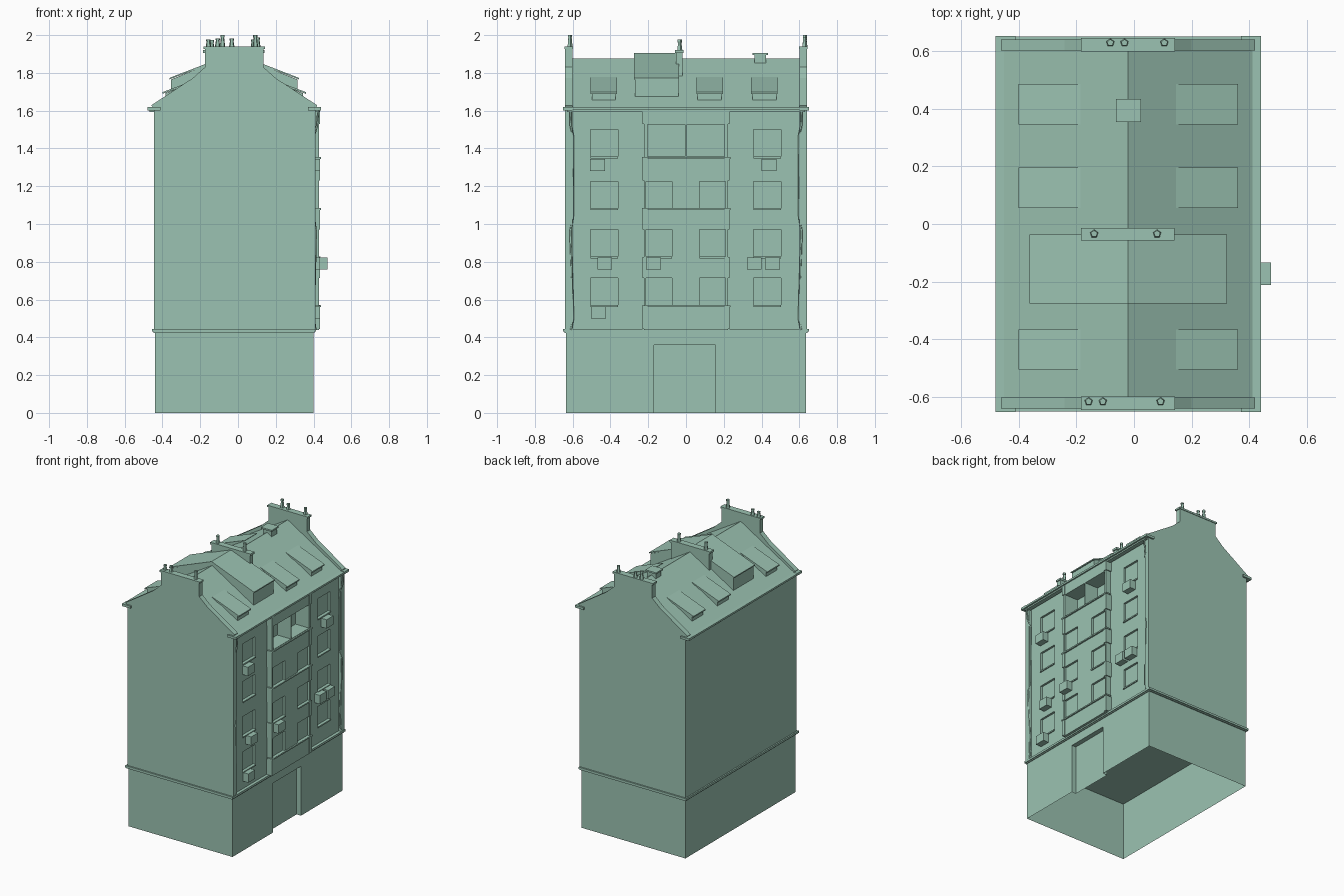
import bpy, bmesh
from mathutils import Vector

cube = bpy.data.objects.get("Cube")
if cube:
    bpy.data.objects.remove(cube, do_unlink=True)

stone = bpy.data.materials.new("pale_green_stone")
stone.use_nodes = True
stone.diffuse_color = (0.33, 0.545, 0.445, 1)
stone.node_tree.nodes["Principled BSDF"].inputs["Base Color"].default_value = stone.diffuse_color


def finish(name, bm):
    bmesh.ops.recalc_face_normals(bm, faces=bm.faces[:])
    mesh = bpy.data.meshes.new(name)
    bm.to_mesh(mesh)
    bm.free()
    obj = bpy.data.objects.new(name, mesh)
    bpy.context.scene.collection.objects.link(obj)
    mesh.materials.append(stone)
    return obj


def boxes(name, items):
    """One object made of boxes, each given as x, y and z ranges."""
    bm = bmesh.new()
    for xs, ys, zs in items:
        made = bmesh.ops.create_cube(bm, size=1)["verts"]
        for v in made:
            v.co = Vector([(r[0] + r[1]) / 2 + c * (r[1] - r[0])
                           for r, c in zip((xs, ys, zs), v.co)])
    return finish(name, bm)


def prism(name, profile, low, high, axis="y", open_base=False):
    """Extrude an (x, z) profile along y, or an (x, y) plan along z."""
    bm = bmesh.new()

    def ring(t):
        return [bm.verts.new((a, t, b) if axis == "y" else (a, b, t)) for a, b in profile]

    base, top = ring(low), ring(high)
    for i in range(len(base)):
        j = (i + 1) % len(base)
        bm.faces.new((base[i], base[j], top[j], top[i]))
    bm.faces.new(top)
    if not open_base:
        bm.faces.new(base[::-1])
    return finish(name, bm)


def cut(obj, cutter):
    mod = obj.modifiers.new("openings", "BOOLEAN")
    mod.operation = "DIFFERENCE"
    mod.solver = "EXACT"
    mod.object = cutter


# Ground storey: hollow underneath, with a recessed entrance
D0, D1 = -0.17, 0.155
prism("ground_storey", [(-0.44, -0.635), (0.40, -0.635), (0.40, D0), (0.365, D0),
                        (0.365, D1), (0.40, D1), (0.40, 0.635), (-0.44, 0.635)],
      0, 0.43, "z", open_base=True)
boxes("entrance_lintel", [((0.36, 0.40), (D0, D1), (0.36, 0.43))])

# Belt course
boxes("belt_course", [((-0.455, 0.412), (-0.65, 0.65), (0.43, 0.445)),
                      ((-0.448, 0.406), (-0.643, 0.643), (0.423, 0.43))])

# Upper storeys and shallow central bay
walls = boxes("upper_walls", [((-0.445, 0.39), (-0.62, 0.62), (0.44, 1.61))])
bay = boxes("central_bay", [((0.38, 0.43), (-0.222, 0.222), (0.44, 1.605))])

# Window and balcony openings
W = 0.145
rows = [0.57, 0.827, 1.083, 1.357]
openings, sills = [], []
for z in rows:
    for y in (-0.433, -0.143, 0.141, 0.431):
        inner = abs(y) < 0.3
        if inner and z == rows[-1]:
            continue
        face = 0.43 if inner else 0.39
        half = W / 2 if not inner else 0.069
        openings.append(((face - 0.015, 0.5), (y - half, y + half), (z, z + 0.143)))
        sills.append(((face - 0.01, face + 0.008), (y - half, y + half), (z - 0.009, z)))
for ys in ((-0.205, -0.004), (0.004, 0.205)):
    openings.append(((0.32, 0.5), ys, (1.357, 1.527)))
cutter = boxes("opening_cutter", openings)
cutter.hide_render = True
cutter.hide_viewport = False
cutter.display_type = "WIRE"
for target in (walls, bay):
    cut(target, cutter)
bpy.context.view_layer.update()
deps = bpy.context.evaluated_depsgraph_get()
baked = [(o, bpy.data.meshes.new_from_object(o.evaluated_get(deps))) for o in (walls, bay)]
for obj, mesh in baked:
    obj.modifiers.clear()
    obj.data = mesh
bpy.data.objects.remove(cutter, do_unlink=True)
boxes("window_sills", sills)

# Quoin blocks and string bands on the bay
quoins = []
for z0, z1 in ((0.445, 0.56), (0.715, 0.825), (0.972, 1.08), (1.23, 1.345), (1.53, 1.60)):
    for s in (-1, 1):
        ys = sorted((s * 0.203, s * 0.229))
        quoins.append(((0.39, 0.435), ys, (z0, z1)))
boxes("bay_quoins", quoins)
boxes("bay_bands", [((0.40, 0.44), (-0.233, 0.235), (z - 0.005, z + 0.004))
                    for z in (0.565, 1.08, 1.35)])

# Air units below windows
units = [(-0.468, 1.312), (0.44, 1.312), (-0.43, 0.79), (-0.172, 0.79),
         (0.362, 0.79), (0.458, 0.79), (-0.463, 0.532)]
unit_boxes = []
for y, z in units:
    face = 0.43 if abs(y) < 0.3 else 0.39
    unit_boxes.append(((face - 0.01, face + 0.045), (y - 0.039, y + 0.039), (z - 0.032, z + 0.032)))
boxes("air_units", unit_boxes)

# Main roof and gable end walls that rise into chimney stacks
RX, RZ = -0.02, 1.875
prism("main_roof", [(-0.47, 1.605), (0.43, 1.605), (RX, RZ)], -0.61, 0.61)
gable = [(-0.445, 0.44), (0.41, 0.44), (0.41, 1.61), (0.42, 1.628), (0.20, 1.772),
         (0.135, 1.83), (0.135, 1.935), (-0.175, 1.935), (-0.175, 1.83), (-0.24, 1.772),
         (-0.46, 1.628), (-0.445, 1.61)]
for name, a, b in (("front", -0.64, -0.602), ("back", 0.602, 0.64)):
    prism(name + "_gable_wall", gable, a, b)
    boxes(name + "_stack_cap", [((-0.183, 0.142), (a - 0.004, b + 0.004), (1.927, 1.94))])

# Eaves cornice with short returns round the corners
eaves = []
for x0, x1, r0, r1 in ((-0.48, -0.43, -0.48, -0.41), (0.385, 0.44, 0.37, 0.44)):
    eaves.append(((x0, x1), (-0.64, 0.64), (1.604, 1.617)))
    eaves.append(((x0 + 0.012, x1 - 0.012), (-0.63, 0.63), (1.594, 1.604)))
    for s in (-1, 1):
        eaves.append(((r0, r1), sorted((s * 0.60, s * 0.652)), (1.602, 1.619)))
boxes("eaves_cornice", eaves)

# Central chimney
boxes("central_chimney", [((-0.175, 0.133), (-0.053, -0.018), (1.74, 1.91)),
                          ((-0.184, 0.141), (-0.058, -0.013), (1.905, 1.92))])


# Chimney pots: tapered, five-sided, with a flared lip
def pot(bm, x, y, z, height):
    for r0, r1, a, b in ((0.015, 0.009, 0, 0.8), (0.012, 0.012, 0.8, 1)):
        made = bmesh.ops.create_cone(bm, cap_ends=True, segments=5, radius1=r0,
                                     radius2=r1, depth=height * (b - a))["verts"]
        bmesh.ops.translate(bm, verts=made, vec=(x, y, z + height * (a + b) / 2))


bm = bmesh.new()
for y, z, spots in ((-0.615, 1.938, ((-0.157, 0.04), (-0.108, 0.045), (0.092, 0.062))),
                    (0.628, 1.938, ((-0.082, 0.062), (-0.033, 0.043), (0.105, 0.05))),
                    (-0.034, 1.918, ((-0.138, 0.055), (0.08, 0.06)))):
    for x, h in spots:
        pot(bm, x, y, z, h)
finish("chimney_pots", bm)

# Large dormer across the ridge
prism("large_dormer", [(-0.355, 1.67), (0.315, 1.67), (0.315, 1.765), (RX, 1.9), (-0.355, 1.765)],
      -0.27, -0.04)
prism("large_dormer_roof", [(-0.362, 1.766), (RX, 1.895), (0.322, 1.766), (0.322, 1.774),
                            (RX, 1.906), (-0.362, 1.774)], -0.276, -0.036)

# Small dormers, three on each slope
for side, s in (("left", 1), ("right", -1)):
    def flip(points):
        return [(RX + s * a, b) for a, b in points]
    for n, y in enumerate((-0.435, 0.125, 0.415), 1):
        tag = f"{side}_dormer_{n}"
        prism(tag, flip([(0.365, 1.63), (0.365, 1.692), (0.17, 1.765), (0.17, 1.70)]),
              y - 0.063, y + 0.063)
        prism(tag + "_roof", flip([(0.38, 1.689), (0.38, 1.698), (0.165, 1.779), (0.165, 1.765)]),
              y - 0.07, y + 0.07)

# Roof hatch
boxes("roof_hatch", [((-0.053, 0.018), (0.362, 0.424), (1.82, 1.896)),
                     ((-0.062, 0.025), (0.353, 0.433), (1.894, 1.905))])

# Slightly crooked downpipes at the facade corners
for name, s in (("front", -1), ("back", 1)):
    curve = bpy.data.curves.new(name + "_downpipe", "CURVE")
    curve.dimensions = "3D"
    curve.bevel_depth = 0.006
    curve.bevel_resolution = 0
    path = [(0.425, 0.612, 1.60), (0.418, 0.61, 1.52), (0.40, 0.598, 1.46),
            (0.402, 0.60, 1.04), (0.412, 0.612, 0.96), (0.402, 0.598, 0.50), (0.41, 0.61, 0.44)]
    line = curve.splines.new("POLY")
    line.points.add(len(path) - 1)
    for p, (x, y, z) in zip(line.points, path):
        p.co = (x, s * y, z, 1)
    curve.materials.append(stone)
    bpy.context.scene.collection.objects.link(bpy.data.objects.new(name + "_downpipe", curve))
